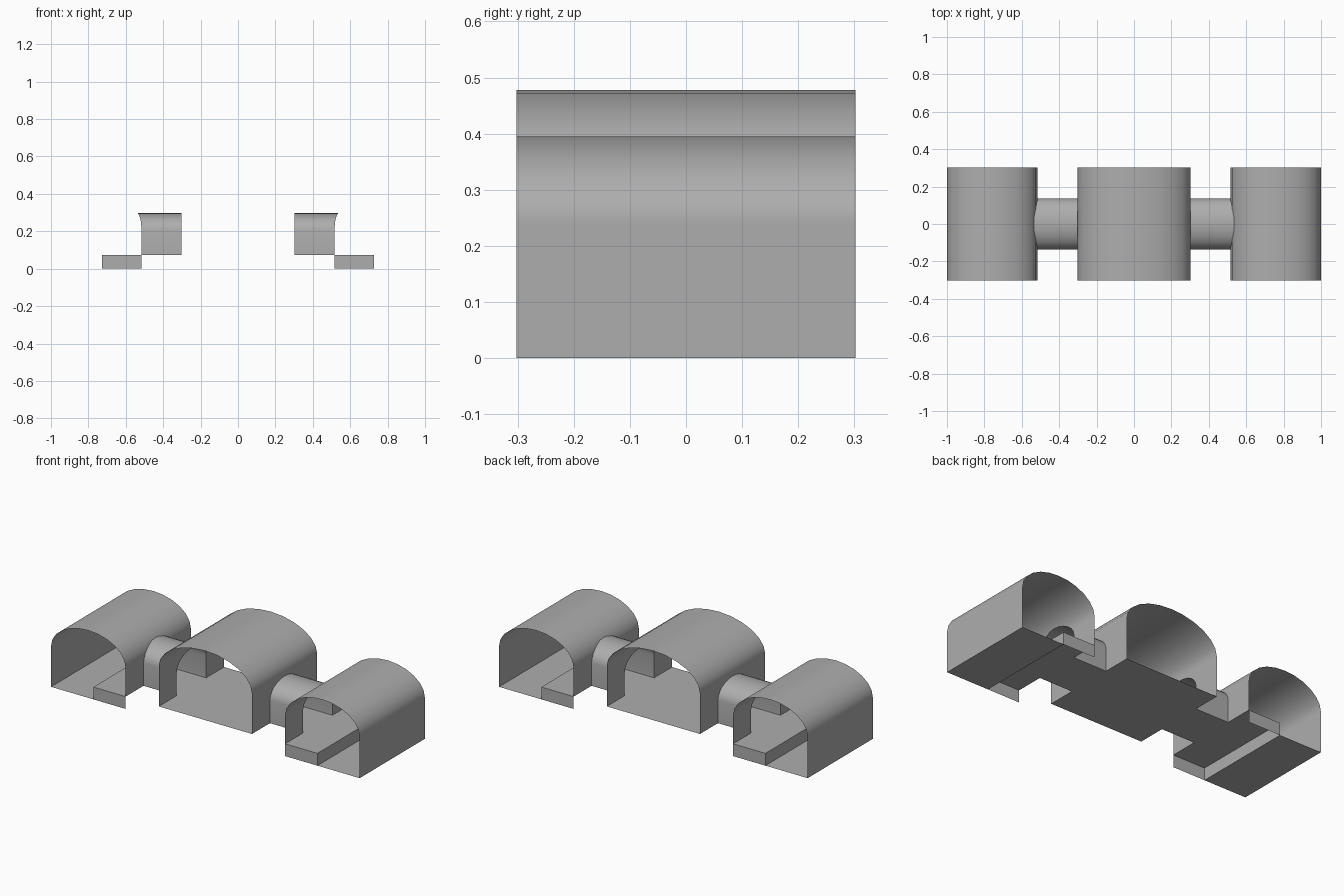
import bpy, bmesh, math
from mathutils import Vector

if "Cube" in bpy.data.objects:
    bpy.data.objects.remove(bpy.data.objects["Cube"])

HALF = 0.302      # half length of the halls along y
FLOOR = 0.072     # raised floor of centre hall, passages and platforms
INNER, OUTER = 0.517, 1.0
CENTRE = 0.302

# Mid grey for everything
GREY = bpy.data.materials.new("grey")
GREY.diffuse_color = (0.42, 0.42, 0.42, 1)
GREY.use_nodes = True
GREY.node_tree.nodes["Principled BSDF"].inputs["Base Color"].default_value = GREY.diffuse_color


def arch(mid, a, spring, top, base_pos, base_neg, segs=12):
    """Open arch outline: up one wall, over the elliptical crown, down the other."""
    pts = [(mid + a, base_pos)]
    for i in range(segs + 1):
        t = math.pi * i / segs
        pts.append((mid + a * math.cos(t), spring + (top - spring) * math.sin(t)))
    pts.append((mid - a, base_neg))
    return pts


PASSAGE = arch(0, 0.136, 0.205, 0.297, FLOOR, FLOOR)


def finish(name, bm):
    bmesh.ops.remove_doubles(bm, verts=bm.verts, dist=1e-5)
    bmesh.ops.recalc_face_normals(bm, faces=bm.faces)
    me = bpy.data.meshes.new(name)
    bm.to_mesh(me)
    bm.free()
    me.materials.append(GREY)
    ob = bpy.data.objects.new(name, me)
    bpy.context.collection.objects.link(ob)
    bpy.ops.object.select_all(action='DESELECT')
    ob.select_set(True)
    bpy.context.view_layer.objects.active = ob
    bpy.ops.object.shade_smooth_by_angle(angle=math.radians(30))
    return ob


def smooth_vault(ob, mid, a, spring, top):
    """Give the vault true elliptical normals so the cut openings shade cleanly."""
    me = ob.data
    normals = [None] * len(me.loops)
    for p in me.polygons:
        for li in p.loop_indices:
            co = me.vertices[me.loops[li].vertex_index].co
            n = p.normal.copy()
            if p.center.z > spring:
                n = Vector(((co.x - mid) / a ** 2, 0,
                            (co.z - spring) / (top - spring) ** 2)).normalized()
                if n.dot(p.normal) < 0:
                    n.negate()
            normals[li] = n
    me.normals_split_custom_set(normals)


def strip(bm, ring_a, ring_b, closed=False):
    va = [bm.verts.new(p) for p in ring_a]
    vb = [bm.verts.new(p) for p in ring_b]
    n = len(va)
    for i in range(n if closed else n - 1):
        j = (i + 1) % n
        bm.faces.new((va[i], va[j], vb[j], vb[i]))


def inside(p):
    """Is the point within the passage outline (y, z)?"""
    n = len(PASSAGE)
    for i in range(n):
        (y0, z0), (y1, z1) = PASSAGE[i], PASSAGE[(i + 1) % n]
        if (y1 - y0) * (p.z - z0) - (z1 - z0) * (p.y - y0) < 1e-6:
            return False
    return True


def cut_opening(bm, is_pierced):
    """Slice the pierced wall along the passage outline and drop the inside."""
    for (y0, z0), (y1, z1) in zip(PASSAGE, PASSAGE[1:]):
        faces = [f for f in bm.faces if is_pierced(f.calc_center_median())]
        geom = set(faces)
        for f in faces:
            geom.update(f.edges)
            geom.update(f.verts)
        bmesh.ops.bisect_plane(bm, geom=list(geom), dist=1e-6,
                               plane_co=Vector((0, y0, z0)),
                               plane_no=Vector((0, z1 - z0, y0 - y1)))
    gone = [f for f in bm.faces if is_pierced(f.calc_center_median())
            and inside(f.calc_center_median())]
    bmesh.ops.delete(bm, geom=gone, context='FACES')


def hall(name, pts, closed, is_pierced, vault):
    bm = bmesh.new()
    strip(bm, [(x, -HALF, z) for x, z in pts], [(x, HALF, z) for x, z in pts], closed)
    cut_opening(bm, is_pierced)
    smooth_vault(finish(name, bm), *vault)


# Centre hall: raised floor, openings on both sides
hall("centre_hall", arch(0, CENTRE, 0.31, 0.478, FLOOR, FLOOR), True,
     lambda c: abs(c.x) > 0.2, (0, CENTRE, 0.31, 0.478))

# Side hall outline: floor, outer wall, vault, inner wall
MID, RAD = (INNER + OUTER) / 2, (OUTER - INNER) / 2
SIDE = arch(MID, RAD, 0.24, 0.395, 0.0, FLOOR)
STEP = 0.726


def wall_x(z):
    """x of the side hall's inner surface at height z."""
    pts = SIDE[len(SIDE) // 2:]
    for (x0, z0), (x1, z1) in zip(pts, pts[1:]):
        if z1 <= z <= z0:
            return x0 + (x1 - x0) * (z - z0) / (z1 - z0)
    return INNER


for side, s in (("left", -1), ("right", 1)):
    # Vaulted side hall with its lower floor
    outline = [(STEP, 0.0)] + SIDE
    hall(side + "_hall", [(s * x, z) for x, z in outline], False,
         lambda c: abs(c.x) < 0.64, (s * MID, RAD, 0.24, 0.395))

    # Platform: top, riser and two ends, open underneath
    bm = bmesh.new()
    prof = [(s * INNER, FLOOR), (s * STEP, FLOOR), (s * STEP, 0.0)]
    strip(bm, [(x, -HALF, z) for x, z in prof], [(x, HALF, z) for x, z in prof])
    for y in (-HALF, HALF):
        bm.faces.new([bm.verts.new((x, y, z)) for x, z in prof + [(s * INNER, 0.0)]])
    finish(side + "_platform", bm)

    # Passage joining the centre hall to the side hall
    bm = bmesh.new()
    strip(bm, [(s * CENTRE, y, z) for y, z in PASSAGE],
          [(s * wall_x(z), y, z) for y, z in PASSAGE], True)
    finish(side + "_passage", bm)
